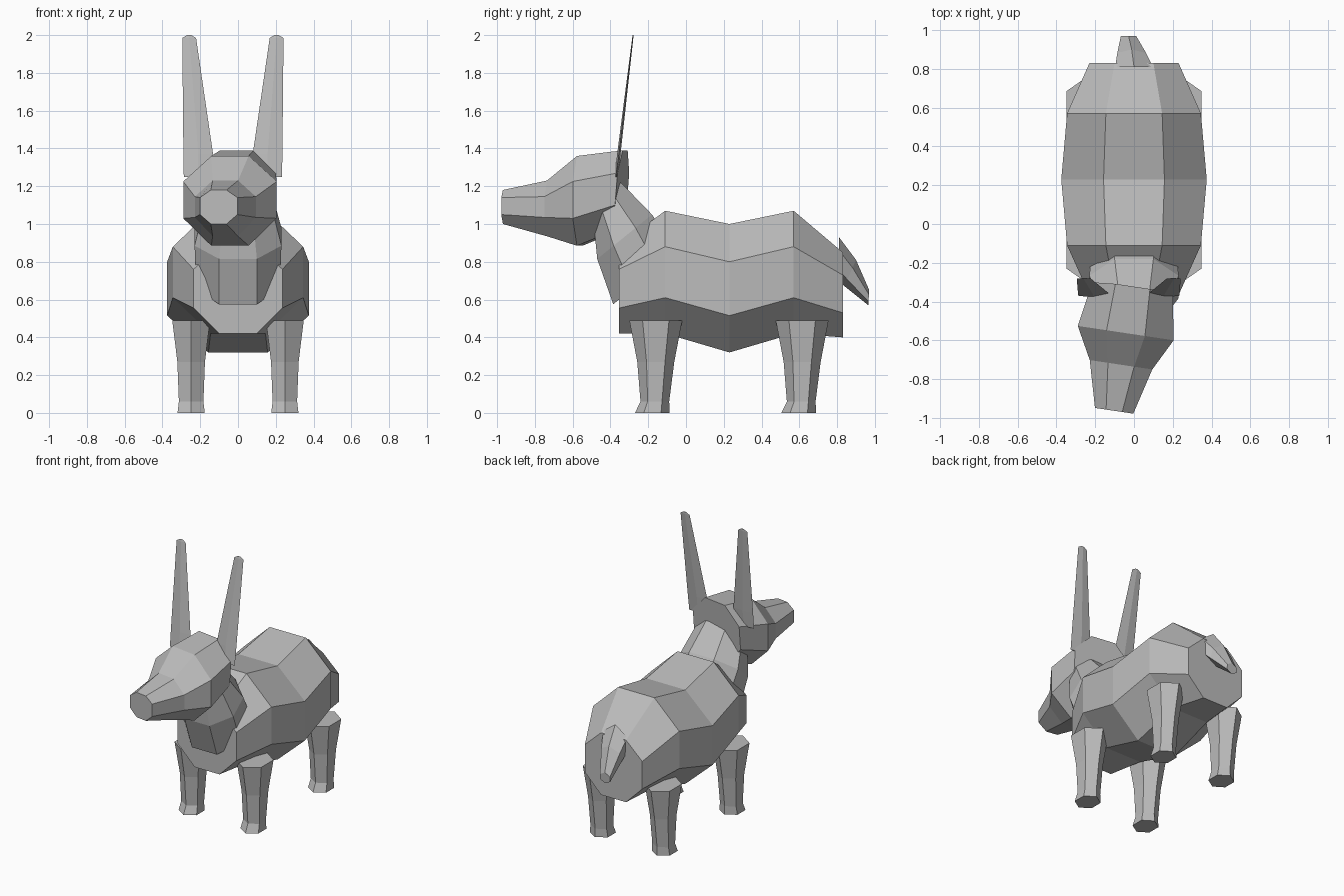
import bpy, bmesh, math
from mathutils import Vector, Matrix

cube = bpy.data.objects.get("Cube")
if cube:
    bpy.data.objects.remove(cube, do_unlink=True)

grey = bpy.data.materials.new("plain_grey")
grey.use_nodes = True
GREY = (0.5, 0.5, 0.5, 1)
grey.diffuse_color = GREY
grey.node_tree.nodes["Principled BSDF"].inputs["Base Color"].default_value = GREY


def loft(name, rings):
    """Skin a list of equal-length point rings and cap both ends."""
    bm = bmesh.new()
    loops = [[bm.verts.new(p) for p in ring] for ring in rings]
    n = len(loops[0])
    for a, b in zip(loops, loops[1:]):
        for i in range(n):
            j = (i + 1) % n
            bm.faces.new((a[i], a[j], b[j], b[i]))
    bm.faces.new(loops[0][::-1])
    bm.faces.new(loops[-1])
    bmesh.ops.recalc_face_normals(bm, faces=bm.faces)
    mesh = bpy.data.meshes.new(name)
    bm.to_mesh(mesh)
    bm.free()
    mesh.materials.append(grey)
    obj = bpy.data.objects.new(name, mesh)
    bpy.context.collection.objects.link(obj)
    return obj


def octagon(y, wide, narrow, low, mid_low, mid_high, high, lean=0):
    """Upright eight-sided section; lean shifts it backwards with height."""
    pts = [(narrow, low), (wide, mid_low), (wide, mid_high), (narrow, high)]
    pts += [(-x, z) for x, z in reversed(pts)]
    return [Vector((x, y + lean * (z - mid_low), z)) for x, z in pts]


def tilted(front, back, wide, narrow):
    """Eight-sided section running from a front (y, z) to a back (y, z)."""
    a, b = Vector((0, *front)), Vector((0, *back))
    spots = [(narrow, 0), (wide, 0.3), (wide, 0.7), (narrow, 1)]
    spots += [(-x, t) for x, t in reversed(spots)]
    return [a.lerp(b, t) + Vector((x, 0, 0)) for x, t in spots]


# Body
loft("body", [
    octagon(-0.355, 0.235, 0.10, 0.42, 0.555, 0.76, 0.89),
    octagon(-0.11, 0.345, 0.145, 0.42, 0.61, 0.88, 1.07),
    octagon(0.23, 0.375, 0.157, 0.32, 0.515, 0.80, 1.0),
    octagon(0.57, 0.345, 0.145, 0.42, 0.61, 0.88, 1.07),
    octagon(0.83, 0.23, 0.10, 0.40, 0.53, 0.73, 0.85),
])

# Neck
loft("neck", [
    tilted((-0.385, 0.575), (-0.05, 0.85), 0.22, 0.10),
    tilted((-0.47, 0.815), (-0.18, 1.05), 0.23, 0.10),
    tilted((-0.49, 1.02), (-0.345, 1.22), 0.18, 0.08),
])

# Head, turned slightly to its own right
head = loft("head", [
    octagon(0.0, 0.21, 0.09, 0.97, 1.10, 1.27, 1.39, 0.08),
    octagon(-0.22, 0.25, 0.10, 0.885, 1.03, 1.225, 1.36),
    octagon(-0.385, 0.163, 0.068, 0.935, 1.035, 1.145, 1.23),
    octagon(-0.625, 0.10, 0.042, 1.0, 1.05, 1.14, 1.18),
])
head.data.transform(Matrix.Translation((-0.01, -0.345, 0)) @ Matrix.Rotation(math.radians(-8.5), 4, "Z"))

# Ears: thin tapering blades
for name, side in (("left_ear", 1), ("right_ear", -1)):
    rings = []
    for z, inner, outer, thick in ((1.25, 0.11, 0.26, 0.008), (1.37, 0.105, 0.262, 0.009),
                                   (1.985, 0.195, 0.268, 0.003), (2.0, 0.22, 0.242, 0.002)):
        y = -0.37 + 0.12 * (z - 1.25)
        mid = (inner + outer) / 2
        rings.append([(side * x - 0.027, y + d, z) for x, d in
                      ((inner, 0), (mid, thick), (outer, 0), (mid, -thick))])
    loft(name, rings)

# Legs: six-sided columns with a flared foot
for row, y0 in (("front", -0.16), ("rear", 0.615)):
    for name, side in (("left", 1), ("right", -1)):
        rings = []
        for z, shift, rx, ry in ((0.49, 0, 0.10, 0.14), (0.27, 0, 0.073, 0.098),
                                 (0.06, -0.005, 0.065, 0.076), (0, -0.018, 0.072, 0.092)):
            plan = ((0, -1), (1, -0.5), (1, 0.5), (0, 1), (-1, 0.5), (-1, -0.5))
            rings.append([(side * 0.248 + rx * u, y0 + shift + ry * v, z) for u, v in plan])
        loft(f"{row}_{name}_leg", rings)

# Tail: six-sided with a top ridge, swung slightly sideways
rings = []
for x, top, bottom, half in ((0, (0.81, 0.93), (0.81, 0.70), 0.097),
                             (-0.012, (0.90, 0.81), (0.84, 0.67), 0.074),
                             (-0.028, (0.97, 0.65), (0.965, 0.57), 0.04)):
    a, b = Vector((x, *top)), Vector((x, *bottom))
    rings.append([a.lerp(b, t) + Vector((half * u, 0, 0)) for u, t in
                  ((0, 0), (1, 0.3), (1, 0.75), (0, 1), (-1, 0.75), (-1, 0.3))])
loft("tail", rings)
